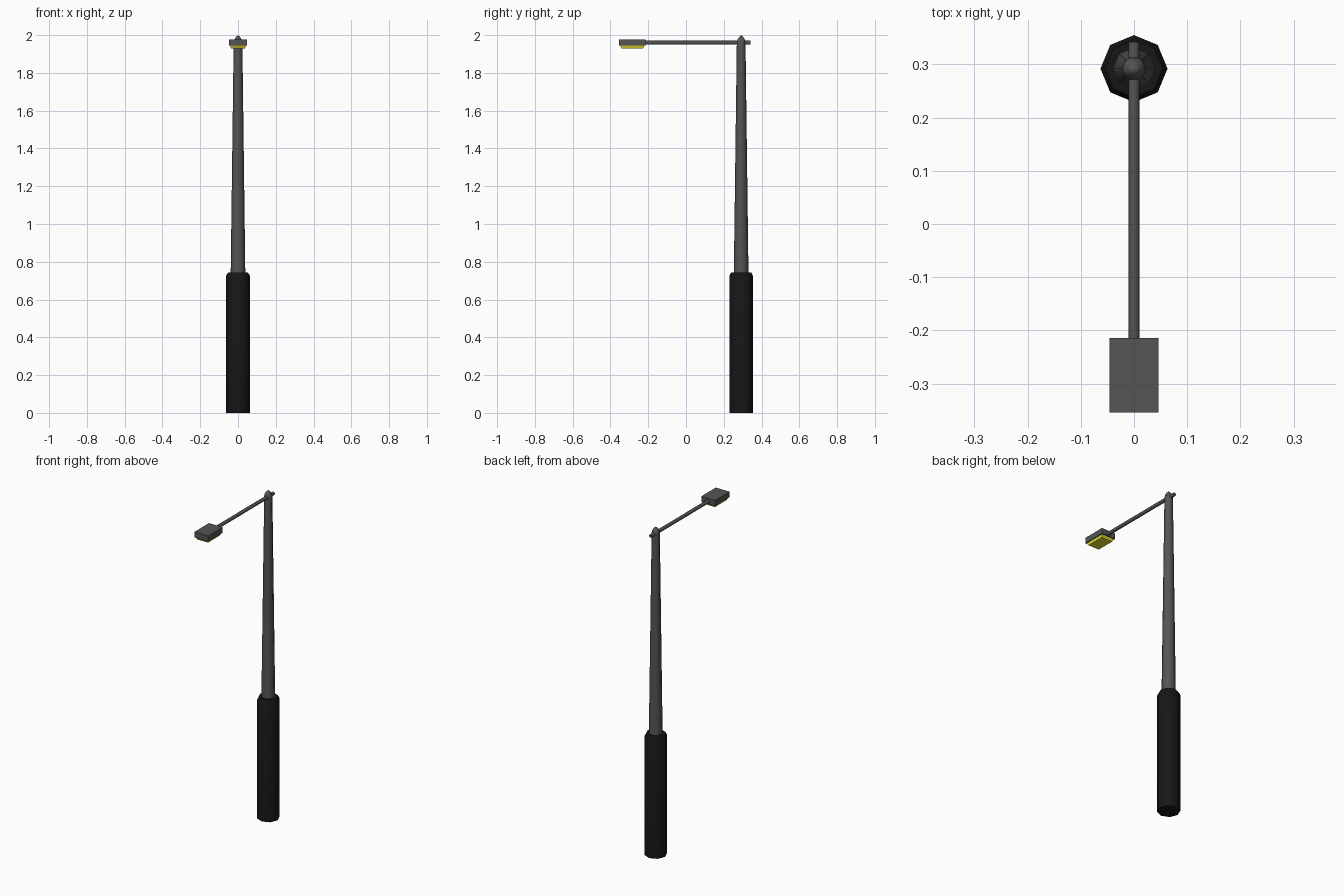
import bpy, bmesh, math
from mathutils import Matrix

if "Cube" in bpy.data.objects:
    bpy.data.objects.remove(bpy.data.objects["Cube"])

POLE_Y = 0.292


def material(name, rgb):
    m = bpy.data.materials.new(name)
    m.diffuse_color = (*rgb, 1)
    m.use_nodes = True
    m.node_tree.nodes["Principled BSDF"].inputs["Base Color"].default_value = m.diffuse_color
    return m


black = material("black", (0.008, 0.008, 0.008))
metal = material("dark_metal", (0.09, 0.09, 0.09))
yellow = material("yellow", (0.8, 0.75, 0.03))


def finish(bm, name, mat, loc, smooth=None):
    bmesh.ops.recalc_face_normals(bm, faces=bm.faces)
    me = bpy.data.meshes.new(name)
    bm.to_mesh(me)
    bm.free()
    me.materials.append(mat)
    ob = bpy.data.objects.new(name, me)
    bpy.context.collection.objects.link(ob)
    ob.location = loc
    if smooth:
        bpy.ops.object.select_all(action='DESELECT')
        ob.select_set(True)
        bpy.context.view_layer.objects.active = ob
        bpy.ops.object.shade_smooth_by_angle(angle=math.radians(smooth))
    return ob


def lathe(name, profile, sides, mat, loc, smooth=None, rot=None):
    """Capped solid of revolution from (radius, height) points."""
    bm = bmesh.new()
    rings = []
    for r, z in profile:
        if r == 0:
            rings.append([bm.verts.new((0, 0, z))])
        else:
            rings.append([bm.verts.new((r * math.cos(math.tau * i / sides),
                                        r * math.sin(math.tau * i / sides), z))
                          for i in range(sides)])
    for a, b in zip(rings, rings[1:]):
        for i in range(sides):
            j = (i + 1) % sides
            if len(b) == 1:
                bm.faces.new((a[i], a[j], b[0]))
            else:
                bm.faces.new((a[i], a[j], b[j], b[i]))
    for ring in (rings[0], rings[-1]):
        if len(ring) > 1:
            bm.faces.new(ring)
    if rot:
        bm.transform(rot)
    return finish(bm, name, mat, loc, smooth)


def block(name, size, mat, loc, bottom_scale=1.0):
    """Box, optionally narrowed towards its underside."""
    bm = bmesh.new()
    bmesh.ops.create_cube(bm, size=1)
    for v in bm.verts:
        s = bottom_scale if v.co.z < 0 else 1
        v.co = (v.co.x * size[0] * s, v.co.y * size[1] * s, v.co.z * size[2])
    return finish(bm, name, mat, loc)


# Octagonal base sleeve with a chamfered top
lathe("base_sleeve", [(0.063, 0), (0.063, 0.725), (0.054, 0.742)], 8,
      black, (0, POLE_Y, 0), 46)

# Tapered pole and its pointed cap
lathe("pole", [(0.039, 0.72), (0.023, 1.967)], 8, metal, (0, POLE_Y, 0), 46)
lathe("pole_cap", [(0.022, 1.965), (0.020, 1.976), (0.011, 1.99), (0, 2.0)], 16,
      metal, (0, POLE_Y, 0), 60)

# Horizontal arm running from behind the pole to the lamp
lathe("arm", [(0.0105, -0.25), (0.0105, 0.342)], 8, metal, (0, 0, 1.96), 46,
      Matrix.Rotation(-math.pi / 2, 4, 'X'))

# Lamp head with a tapered yellow lens underneath
block("lamp_housing", (0.093, 0.14, 0.034), metal, (0, -0.284, 1.961))
block("lamp_lens", (0.084, 0.13, 0.016), yellow, (0, -0.284, 1.937), 0.86)
